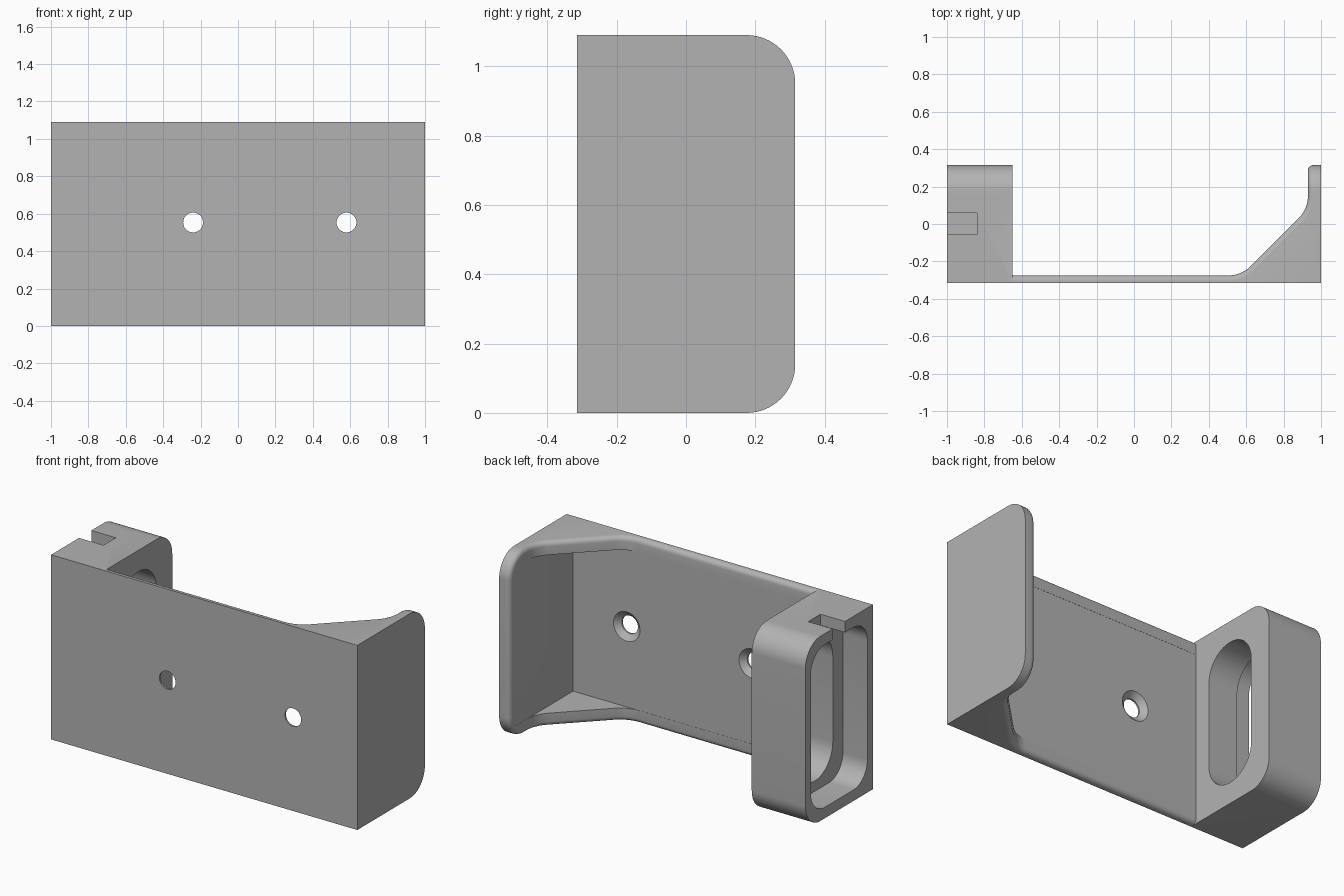
import bpy, bmesh, math
from mathutils import Vector, Matrix

old = bpy.data.objects.get("Cube")
if old:
    bpy.data.objects.remove(old)

HEIGHT, BACK, PLATE = 1.09, 0.315, -0.275
WALL, BLOCK, MID = 0.93, -0.65, 0.545

grey = bpy.data.materials.new("grey_plastic")
grey.use_nodes = True
grey.diffuse_color = (0.45, 0.45, 0.45, 1)
grey.node_tree.nodes["Principled BSDF"].inputs["Base Color"].default_value = grey.diffuse_color


def rounded(corners, steps=10):
    """Outline from (a, b, radius) corners, with an arc at each radius above zero."""
    out = []
    for i, (a, b, r) in enumerate(corners):
        p = Vector((a, b))
        if r == 0:
            out.append(p)
            continue
        u = (Vector(corners[i - 1][:2]) - p).normalized()
        v = (Vector(corners[(i + 1) % len(corners)][:2]) - p).normalized()
        half = u.angle(v) / 2
        centre = p + (u + v).normalized() * r / math.sin(half)
        start = p + u * r / math.tan(half) - centre
        end = p + v * r / math.tan(half) - centre
        sweep = start.angle_signed(end)
        for k in range(steps + 1):
            out.append(centre + Matrix.Rotation(-sweep * k / steps, 2) @ start)
    return out


def finish(name, bm):
    bmesh.ops.recalc_face_normals(bm, faces=bm.faces)
    mesh = bpy.data.meshes.new(name)
    bm.to_mesh(mesh)
    bm.free()
    mesh.materials.append(grey)
    obj = bpy.data.objects.new(name, mesh)
    bpy.context.collection.objects.link(obj)
    return obj


def prism(name, outline, axis, low, high):
    """Extrude an outline along x (outline in y, z) or along z (outline in x, y)."""
    bm = bmesh.new()
    place = (lambda p, d: (d, p.x, p.y)) if axis == "x" else (lambda p, d: (p.x, p.y, d))
    face = bm.faces.new([bm.verts.new(place(p, low)) for p in outline])
    moved = bmesh.ops.extrude_face_region(bm, geom=[face])["geom"]
    shift = Vector(place(Vector((0, 0)), high - low))
    bmesh.ops.translate(bm, vec=shift, verts=[g for g in moved if isinstance(g, bmesh.types.BMVert)])
    return finish(name, bm)


def box(y0, y1, z0, z1, r=0):
    return rounded([(y0, z0, r), (y1, z0, r), (y1, z1, r), (y0, z1, r)])


def combine(target, other, operation):
    """Apply a boolean and drop the helper."""
    mod = target.modifiers.new("combine", "BOOLEAN")
    mod.operation, mod.object, mod.solver = operation, other, "EXACT"
    bpy.context.view_layer.update()
    result = bpy.data.meshes.new_from_object(target.evaluated_get(bpy.context.evaluated_depsgraph_get()))
    target.modifiers.clear()
    target.data = result
    bpy.data.objects.remove(other)


def side_profile(name, low, high):
    return prism(name, rounded([(-BACK, 0, 0), (BACK, 0, 0.14), (BACK, HEIGHT, 0.14),
                                (-BACK, HEIGHT, 0)], 16), "x", low, high)


# Back plate, gussets and side wall as one plan outline, trimmed to the rounded side profile
plan = rounded([(-1, -BACK, 0), (1, -BACK, 0), (1, 0.5, 0), (WALL, 0.5, 0),
                (WALL, 0.08, 0.17), (0.575, PLATE, 0.17), (-1, PLATE, 0)])
body = side_profile("bracket_body", -1, 1)
combine(body, prism("plan_cutter", plan, "z", -0.2, HEIGHT + 0.2), "INTERSECT")

# Soft inner rim: edges where the inward surface meets the outer side profile
bm = bmesh.new()
bm.from_mesh(body.data)
bmesh.ops.remove_doubles(bm, verts=bm.verts, dist=0.0001)
bmesh.ops.dissolve_limit(bm, angle_limit=0.005, verts=bm.verts, edges=bm.edges)


def inward(face):
    c = face.calc_center_median()
    n = face.normal
    return abs(n.z) < 0.01 and (n.x < -0.1 or n.y > 0.5) and c.x > -0.99 and c.y < BACK - 0.01


rim = [e for e in bm.edges if len(e.link_faces) == 2
       and inward(e.link_faces[0]) != inward(e.link_faces[1])
       and min(v.co.x for v in e.verts) < 0.99
       and max(v.co.x for v in e.verts) > -0.99 and e.calc_face_angle(0) > 0.5]
bmesh.ops.bevel(bm, geom=rim, offset=0.028, offset_type="OFFSET", segments=5,
                profile=0.5, affect="EDGES", clamp_overlap=False)
bm.to_mesh(body.data)
bm.free()

# Hollow between the two gussets
combine(body, prism("hollow_cutter", box(PLATE - 0.001, 0.6, 0.078, HEIGHT - 0.078),
                    "x", -0.9, WALL + 0.0005), "DIFFERENCE")

# Latch block with stepped pocket, long slot and top notch
block = side_profile("latch_block", -1, BLOCK)
combine(block, prism("pocket_cutter", box(-0.264, 0.264, 0.065, HEIGHT - 0.065, 0.13),
                     "x", -1.1, -0.84), "DIFFERENCE")
combine(block, prism("slot_cutter", box(-0.17, 0.17, MID - 0.42, MID + 0.42, 0.1699),
                     "x", -1.1, -0.5), "DIFFERENCE")
combine(block, prism("notch_cutter", box(-0.055, 0.06, 0.9, 1.2), "x", -1.1, -0.84), "DIFFERENCE")
combine(body, block, "UNION")

# Countersunk screw holes
for x in (-0.24, 0.58):
    bm = bmesh.new()
    rings = []
    for y, r in ((-0.4, 0.053), (-0.305, 0.053), (PLATE, 0.088), (-0.2, 0.088)):
        angles = [math.tau * k / 40 for k in range(40)]
        rings.append([bm.verts.new((x + r * math.cos(a), y, 0.553 + r * math.sin(a))) for a in angles])
    for a, b in zip(rings, rings[1:]):
        for k in range(40):
            j = (k + 1) % 40
            bm.faces.new((a[k], a[j], b[j], b[k]))
    bm.faces.new(rings[0])
    bm.faces.new(rings[-1])
    combine(body, finish("screw_cutter", bm), "DIFFERENCE")

# Merge coplanar seams and shade
bm = bmesh.new()
bm.from_mesh(body.data)
bmesh.ops.remove_doubles(bm, verts=bm.verts, dist=0.0001)
bmesh.ops.dissolve_limit(bm, angle_limit=0.005, verts=bm.verts, edges=bm.edges)
bm.to_mesh(body.data)
bm.free()
bpy.ops.object.select_all(action="DESELECT")
body.select_set(True)
bpy.context.view_layer.objects.active = body
bpy.ops.object.shade_smooth_by_angle(angle=math.radians(30))
